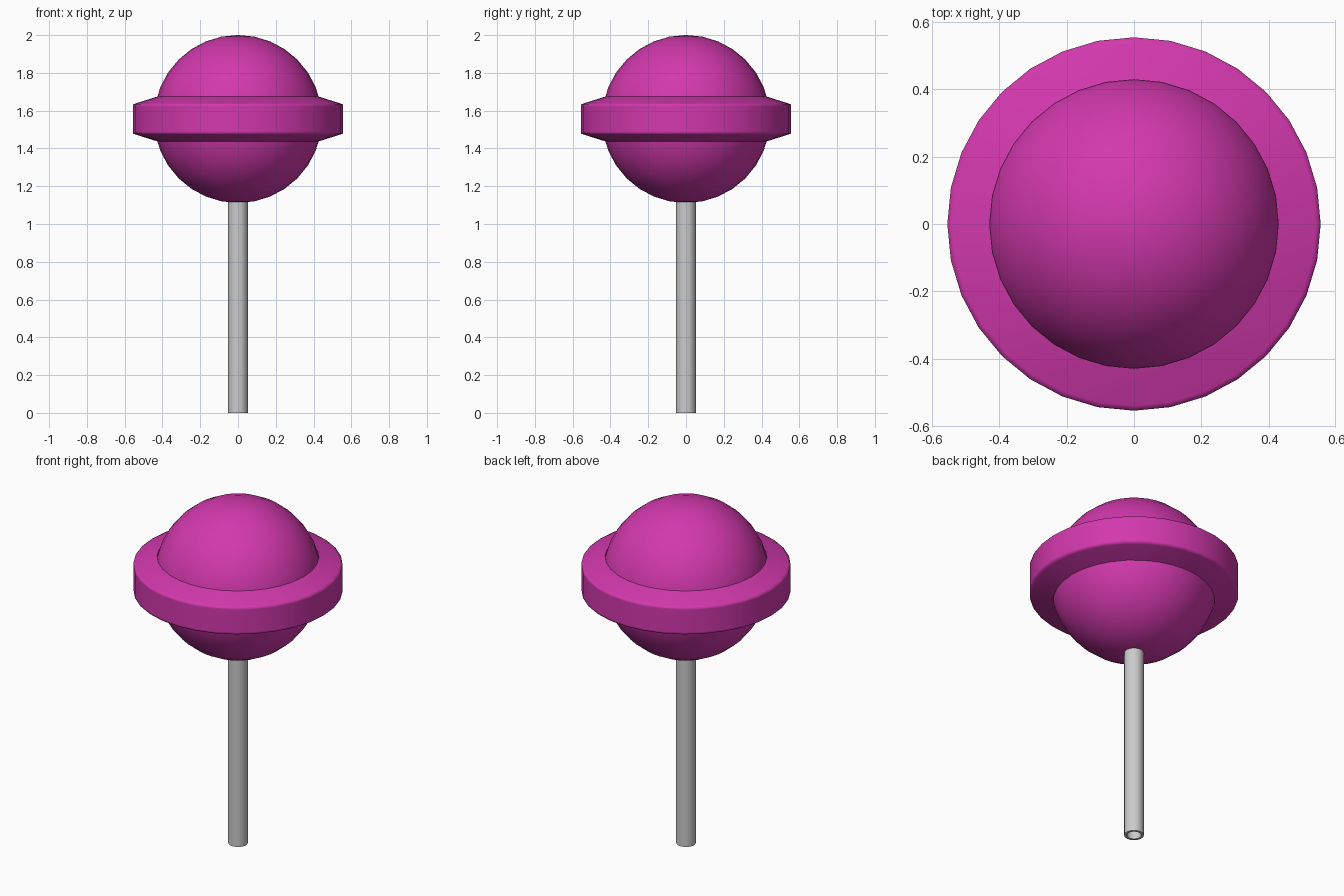
import bpy, bmesh
from math import sin, cos, pi, radians

if "Cube" in bpy.data.objects:
    bpy.data.objects.remove(bpy.data.objects["Cube"])

PINK = bpy.data.materials.new("pink_candy")
PINK.diffuse_color = (0.65, 0.04, 0.42, 1)
PINK.use_nodes = True
PINK.node_tree.nodes["Principled BSDF"].inputs["Base Color"].default_value = PINK.diffuse_color
CENTRE, RADIUS = 1.556, 0.4445


def lathe(name, profile, segments, material=None, closed=False, angle=180):
    """Spin an (r, z) profile around the z axis."""
    bm = bmesh.new()
    verts = [bm.verts.new((r, 0, z)) for r, z in profile]
    pairs = list(zip(verts, verts[1:])) + ([(verts[-1], verts[0])] if closed else [])
    edges = [bm.edges.new(p) for p in pairs]
    bmesh.ops.spin(bm, geom=verts + edges, cent=(0, 0, 0), axis=(0, 0, 1),
                   angle=2 * pi, steps=segments, use_duplicate=False)
    bmesh.ops.remove_doubles(bm, verts=bm.verts, dist=1e-5)
    bmesh.ops.recalc_face_normals(bm, faces=bm.faces)
    mesh = bpy.data.meshes.new(name)
    bm.to_mesh(mesh)
    bm.free()
    obj = bpy.data.objects.new(name, mesh)
    bpy.context.collection.objects.link(obj)
    if material:
        mesh.materials.append(material)
    bpy.ops.object.select_all(action='DESELECT')
    obj.select_set(True)
    bpy.context.view_layer.objects.active = obj
    bpy.ops.object.shade_smooth_by_angle(angle=radians(angle))
    return obj


# Round candy ball
ball = []
for i in range(17):
    a = pi * i / 16 - pi / 2
    ball.append((RADIUS * cos(a), CENTRE + RADIUS * sin(a)))
lathe("candy_ball", ball, 32, PINK)

# Wide band around the ball, with support loops beside its two rims
half = [(0.429, 0.118), (0.540, 0.083), (0.555, 0.077), (0.555, 0.066)]
band = [(r, CENTRE + z) for r, z in half] + [(r, CENTRE - z) for r, z in reversed(half)]
lathe("candy_band", band, 32, PINK)

# Hollow stick, its upper end buried in the ball
lathe("stick", [(0.052, 1.2), (0.052, 0), (0.038, 0), (0.038, 1.2)], 32, closed=True, angle=30)
